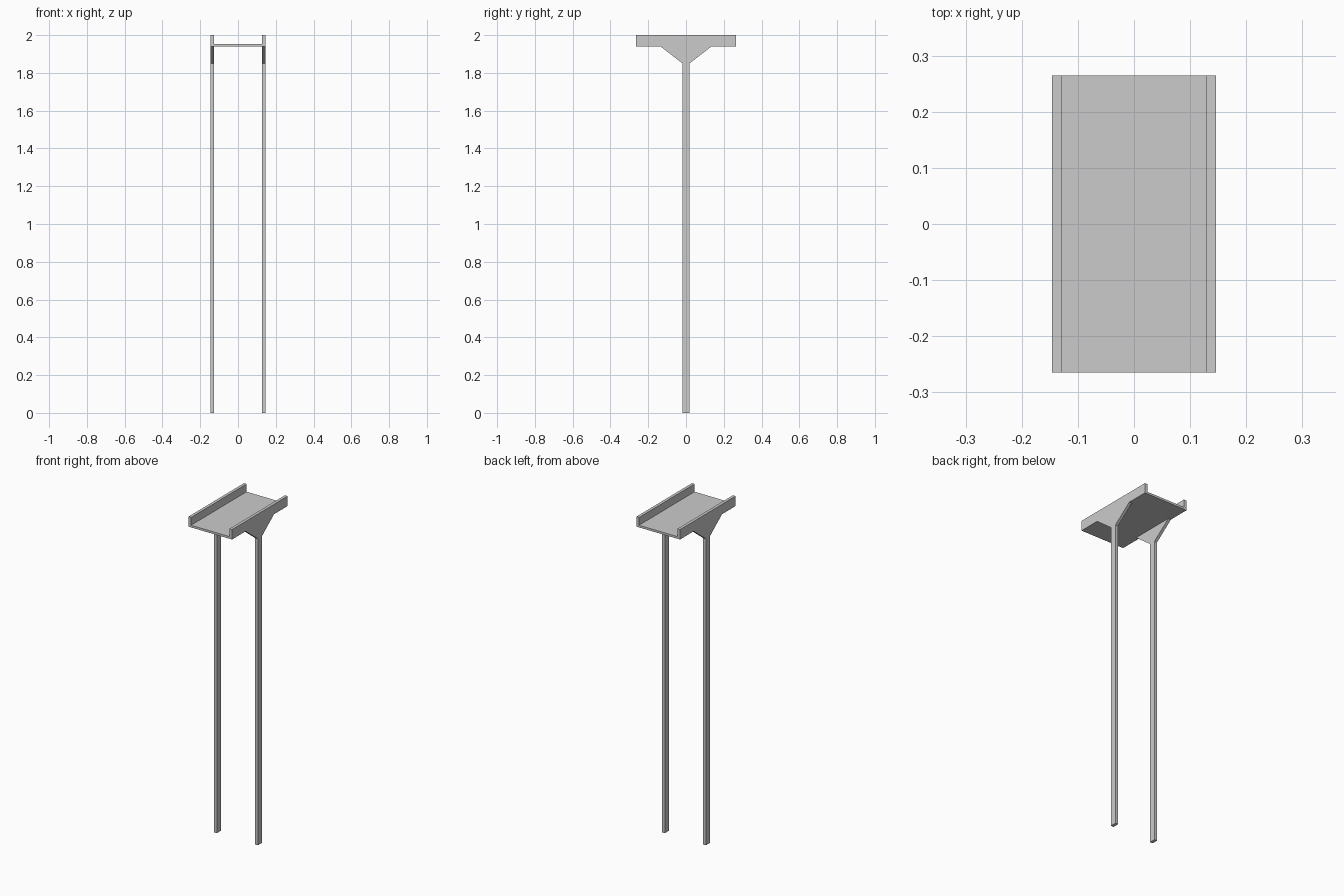
import bpy, bmesh

if "Cube" in bpy.data.objects:
    bpy.data.objects.remove(bpy.data.objects["Cube"])

X_IN, X_OUT = 0.128, 0.146      # side plate inner / outer faces
Y_END = 0.265                   # half length of the tray
Z_TRAY, Z_TOP = 1.94, 2.0


def extrude_profile(name, profile, x0, x1):
    """Extrude a (y, z) outline along x."""
    bm = bmesh.new()
    face = bm.faces.new([bm.verts.new((x0, y, z)) for y, z in profile])
    ext = bmesh.ops.extrude_face_region(bm, geom=[face])
    verts = [v for v in ext["geom"] if isinstance(v, bmesh.types.BMVert)]
    bmesh.ops.translate(bm, verts=verts, vec=(x1 - x0, 0, 0))
    bmesh.ops.recalc_face_normals(bm, faces=bm.faces)
    mesh = bpy.data.meshes.new(name)
    bm.to_mesh(mesh)
    bm.free()
    obj = bpy.data.objects.new(name, mesh)
    bpy.context.collection.objects.link(obj)
    return obj


# Side plates: post, flared bracket and raised rail in one outline
half = [(0.0185, 0), (0.0185, 1.85), (0.135, Z_TRAY), (Y_END, Z_TRAY), (Y_END, Z_TOP)]
outline = half + [(-y, z) for y, z in reversed(half)]
for side, sign in (("left", -1), ("right", 1)):
    extrude_profile(side + "_post_and_rail", outline, sign * X_IN, sign * X_OUT)

# Tray floor spanning between the two rails
floor = [(-Y_END, Z_TRAY), (Y_END, Z_TRAY), (Y_END, 1.953), (-Y_END, 1.953)]
extrude_profile("tray_floor", floor, -X_IN, X_IN)
